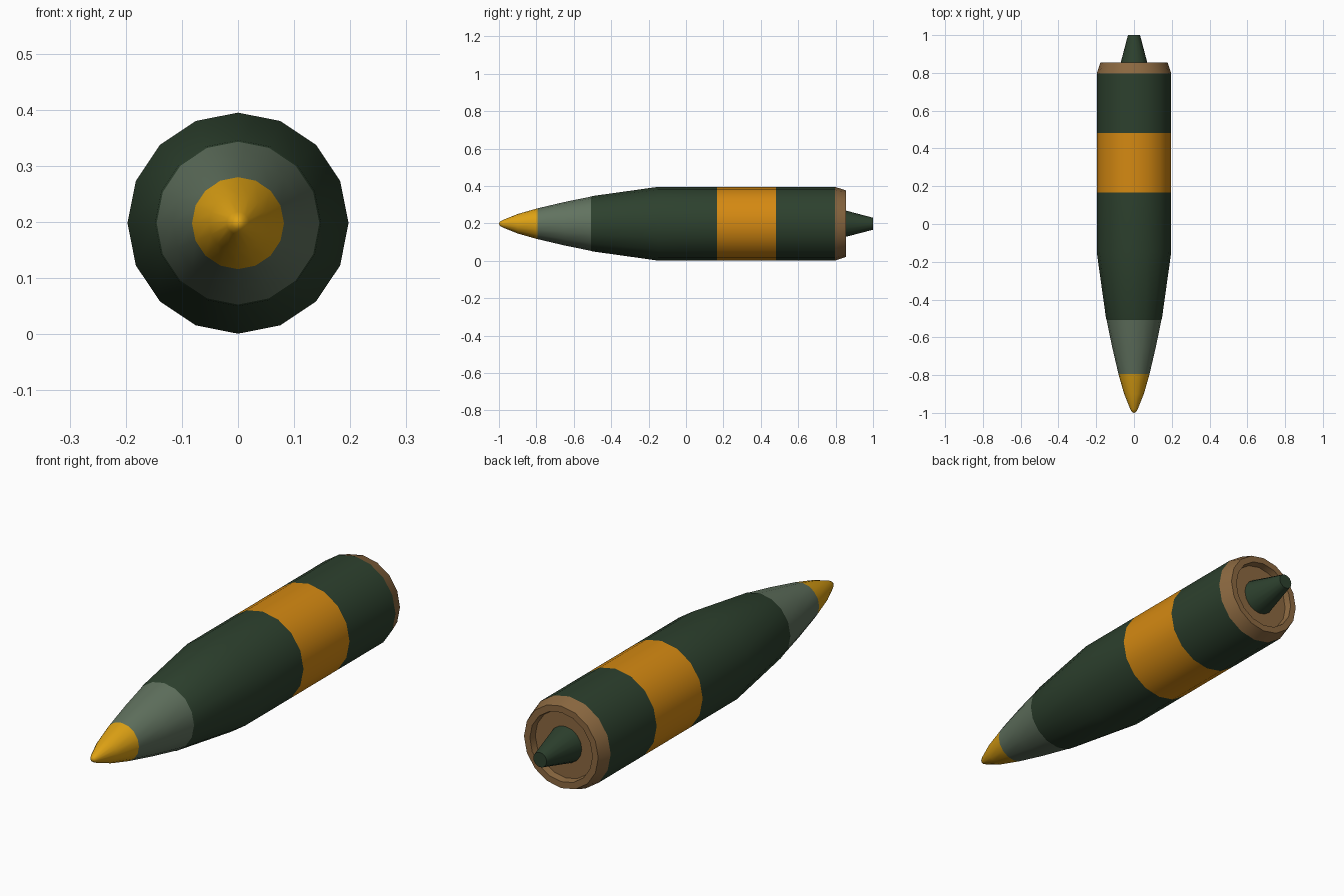
import bpy, bmesh, math

old = bpy.data.objects.get("Cube")
if old:
    bpy.data.objects.remove(old, do_unlink=True)

SIDES = 16
AXIS_Z = 0.198
R = 0.197  # full body radius


def make_material(name, rgb):
    mat = bpy.data.materials.new(name)
    mat.use_nodes = True
    mat.diffuse_color = (*rgb, 1)
    mat.node_tree.nodes["Principled BSDF"].inputs["Base Color"].default_value = (*rgb, 1)
    return mat


dark_green = make_material("dark green", (0.026, 0.052, 0.027))
grey_green = make_material("grey green", (0.12, 0.17, 0.115))
orange = make_material("orange", (0.66, 0.25, 0.006))
yellow = make_material("yellow", (0.73, 0.36, 0.007))
brown = make_material("brown", (0.26, 0.14, 0.052))


def lathe(name, profile, mat):
    """Revolve (y, radius) points, front to back, around the long axis."""
    bm = bmesh.new()
    rings = []
    for y, r in profile:
        if r == 0:
            rings.append([bm.verts.new((0, y, AXIS_Z))] * SIDES)
            continue
        angles = [2 * math.pi * i / SIDES for i in range(SIDES)]
        rings.append([bm.verts.new((r * math.cos(a), y, AXIS_Z + r * math.sin(a)))
                      for a in angles])
    for a, b in zip(rings, rings[1:]):
        for i in range(SIDES):
            j = (i + 1) % SIDES
            bm.faces.new(dict.fromkeys((a[i], a[j], b[j], b[i])))
    bm.normal_update()
    mesh = bpy.data.meshes.new(name)
    bm.to_mesh(mesh)
    bm.free()
    mesh.materials.append(mat)
    obj = bpy.data.objects.new(name, mesh)
    bpy.context.collection.objects.link(obj)
    bpy.ops.object.select_all(action='DESELECT')
    obj.select_set(True)
    bpy.context.view_layer.objects.active = obj
    bpy.ops.object.shade_smooth_by_angle(angle=math.radians(35))
    return obj


# Nose and tapering front
lathe("nose_tip", [(-1, 0), (-0.995, 0.011), (-0.98, 0.02), (-0.9, 0.052), (-0.795, 0.082)], yellow)
lathe("nose_collar", [(-0.795, 0.082), (-0.65, 0.116), (-0.508, 0.145)], grey_green)

# Body with coloured band
lathe("front_body", [(-0.508, 0.145), (-0.5, 0.148), (-0.15, R), (0.167, R)], dark_green)
lathe("body_band", [(0.167, R), (0.482, R)], orange)
lathe("rear_body", [(0.482, R), (0.797, R)], dark_green)

# Base ring with a shallow recess, and the tail cone standing in it
lathe("base_ring", [(0.797, R), (0.855, 0.178), (0.855, 0.15), (0.825, 0.145), (0.825, 0)], brown)
lathe("tail_cone", [(0.825, 0.078), (1, 0.032), (1, 0)], dark_green)
